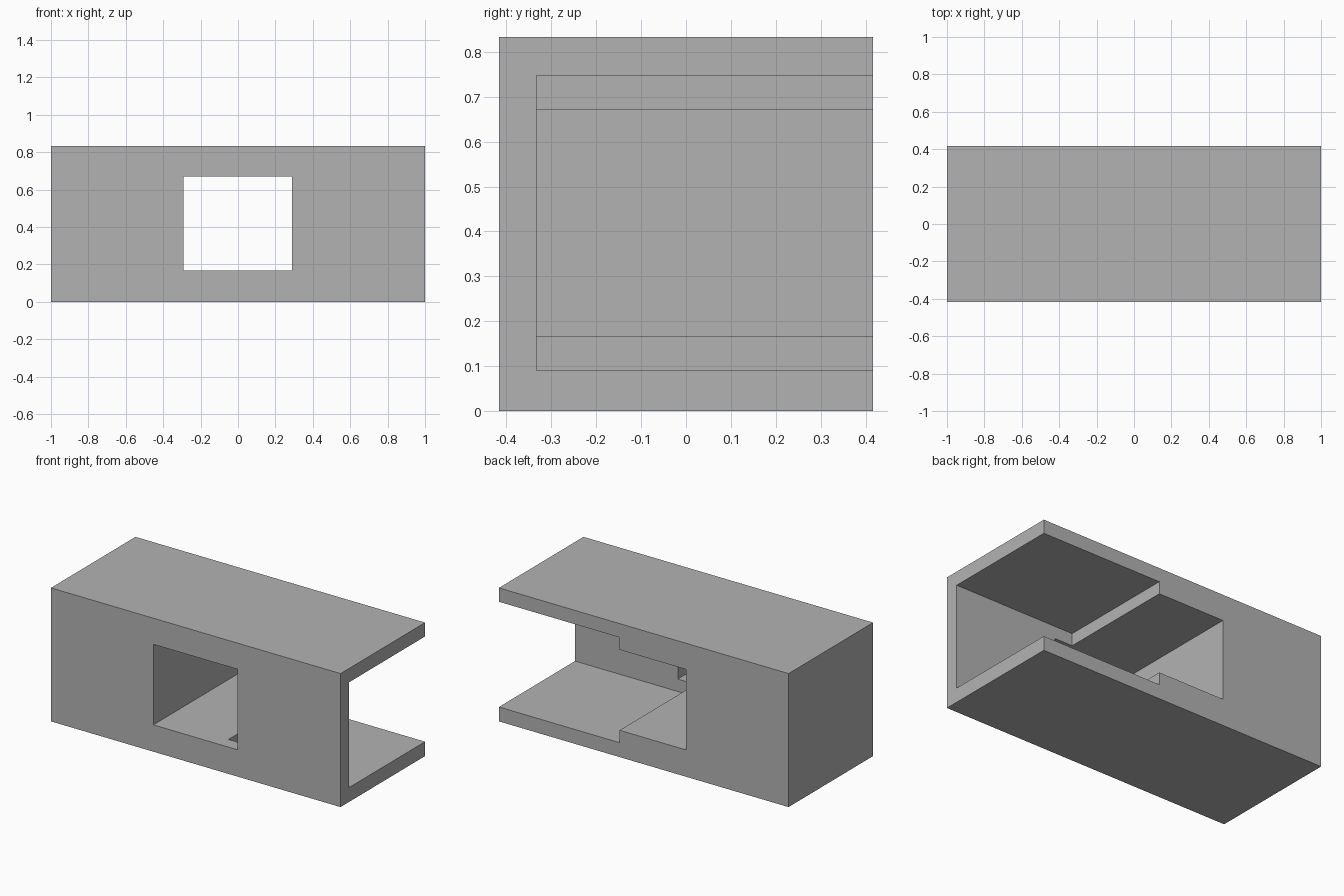
import bpy
from mathutils import Vector

cube = bpy.data.objects.get("Cube")
if cube:
    bpy.data.objects.remove(cube, do_unlink=True)

grey = bpy.data.materials.new("plain_grey")
grey.use_nodes = True
colour = (0.45, 0.45, 0.45, 1)
grey.diffuse_color = colour
grey.node_tree.nodes["Principled BSDF"].inputs["Base Color"].default_value = colour


def box(name, low, high):
    """Axis-aligned box between two corners."""
    low, high = Vector(low), Vector(high)
    bpy.ops.mesh.primitive_cube_add(size=1)
    ob = bpy.context.object
    ob.name = ob.data.name = name
    for v in ob.data.vertices:
        v.co = Vector(h if c > 0 else l for c, l, h in zip(v.co, low, high))
    ob.data.materials.append(grey)
    return ob


def carve(body, cutter):
    """Subtract the cutter from the body, then discard it."""
    cutter.hide_render = True
    mod = body.modifiers.new(cutter.name, "BOOLEAN")
    mod.operation = "DIFFERENCE"
    mod.solver = "EXACT"
    mod.object = cutter
    bpy.ops.object.select_all(action="DESELECT")
    bpy.context.view_layer.objects.active = body
    body.select_set(True)
    bpy.ops.object.modifier_apply(modifier=mod.name)
    bpy.data.objects.remove(cutter, do_unlink=True)


# Solid outer block
body = box("block_body", (-1, -0.4167, 0), (1, 0.4167, 0.8333))

# Taller bay, open to the back and the left end, leaving a thin front wall
carve(body, box("bay_cutter", (0.1667, -0.3333, 0.09), (1.2, 0.6, 0.7467)))

# Window passage running straight through from front to back
carve(body, box("passage_cutter", (-0.2925, -0.6, 0.1675), (0.29, 0.6, 0.67)))
